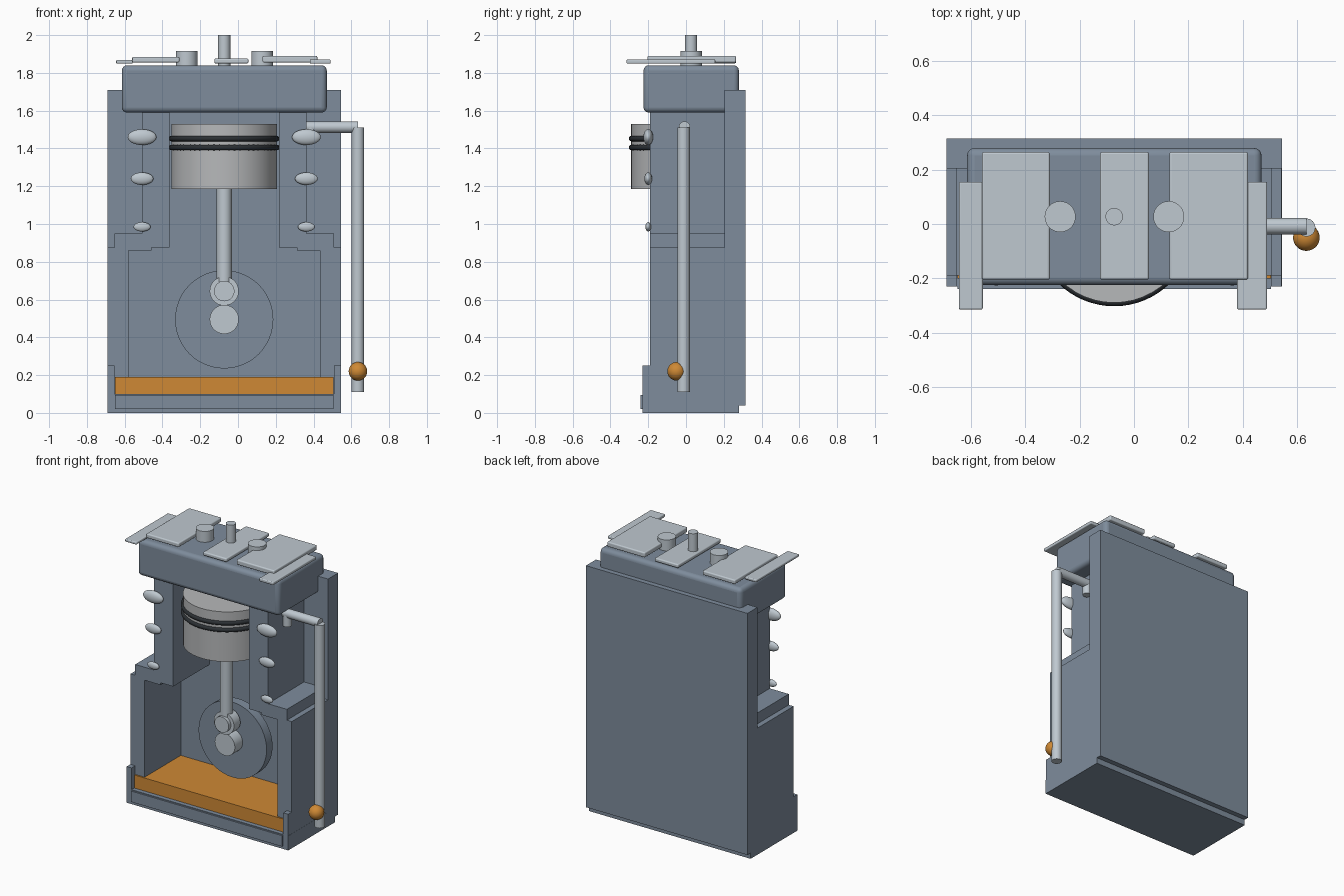
import bpy
import math
from mathutils import Vector

cube = bpy.data.objects.get("Cube")
if cube:
    bpy.data.objects.remove(cube, do_unlink=True)

MID = -0.073  # centre line of the engine


def material(name, r, g, b):
    m = bpy.data.materials.new(name)
    m.use_nodes = True
    m.diffuse_color = (r, g, b, 1)
    bsdf = next(n for n in m.node_tree.nodes if n.type == 'BSDF_PRINCIPLED')
    bsdf.inputs["Base Color"].default_value = (r, g, b, 1)
    return m


casing = material("blue grey casing", 0.21, 0.265, 0.335)
steel = material("light steel", 0.52, 0.58, 0.63)
alloy = material("piston grey", 0.47, 0.48, 0.49)
rubber = material("black ring", 0.025, 0.03, 0.035)
oil = material("amber oil", 0.62, 0.25, 0.035)


def finish(name, mat, smooth=True):
    ob = bpy.context.object
    ob.name = name
    ob.data.materials.append(mat)
    if smooth:
        bpy.ops.object.shade_smooth_by_angle(angle=math.radians(35))
    return ob


def box(name, mat, x, y, z, bevel=0):
    lo, hi = Vector((x[0], y[0], z[0])), Vector((x[1], y[1], z[1]))
    bpy.ops.mesh.primitive_cube_add(size=1, location=(lo + hi) / 2)
    ob = bpy.context.object
    ob.scale = hi - lo
    bpy.ops.object.transform_apply(location=False, rotation=False, scale=True)
    finish(name, mat, bevel > 0)
    if bevel:
        mod = ob.modifiers.new("rounded edges", 'BEVEL')
        mod.width = bevel
        mod.segments = 4
    return ob


def rod(name, mat, start, end, radius):
    a, b = Vector(start), Vector(end)
    bpy.ops.mesh.primitive_cylinder_add(vertices=48, radius=radius, depth=(b - a).length,
                                        location=(a + b) / 2)
    bpy.context.object.rotation_euler = (b - a).to_track_quat('Z', 'Y').to_euler()
    return finish(name, mat)


def ball(name, mat, centre, radii):
    bpy.ops.mesh.primitive_uv_sphere_add(segments=32, ring_count=16, location=centre)
    bpy.context.object.scale = radii
    return finish(name, mat)


# Back plate, sump base and cylinder head
box("back_plate", casing, (-0.69, 0.545), (0.205, 0.315), (0.04, 1.71))
box("sump_base", casing, (-0.69, 0.545), (-0.23, 0.28), (0, 0.1))
box("sump_lip", casing, (-0.65, 0.505), (-0.24, -0.22), (0.02, 0.095))
box("sump_oil", oil, (-0.65, 0.505), (-0.2, 0.205), (0.09, 0.19))
box("cylinder_head", casing, (-0.615, 0.47), (-0.225, 0.28), (1.59, 1.84), 0.028)

# Sectioned side walls, mirrored about the centre line
depth = (-0.19, 0.206)
for side, s in (("right", -1), ("left", 1)):
    def span(a, b):
        return sorted((MID + s * a, MID + s * b))
    box(side + "_crankcase_wall", casing, span(0.508, 0.617), depth, (0.05, 0.875))
    box(side + "_shoulder", casing, span(0.29, 0.58), depth, (0.875, 0.95))
    box(side + "_shoulder_underside", casing, span(0.385, 0.51), depth, (0.86, 0.875))
    box(side + "_cylinder_wall", casing, span(0.29, 0.435), depth, (0.95, 1.6))
    box(side + "_sump_post", casing, span(0.58, 0.617), (-0.23, -0.19), (0.1, 0.25))
    for z, w in ((1.46, 0.076), (1.24, 0.06), (0.985, 0.045)):
        ball(side + "_wall_stud", steel, (MID + s * 0.435, -0.2, z), (w, w * 0.34, w * 0.55))

# Piston with its rings
rod("piston", alloy, (MID, -0.01, 1.185), (MID, -0.01, 1.53), 0.28)
for z in (1.405, 1.452):
    bpy.ops.mesh.primitive_torus_add(location=(MID, -0.01, z), major_radius=0.278,
                                     minor_radius=0.015, major_segments=64, minor_segments=12)
    finish("piston_ring", rubber)

# Crankshaft and connecting rod
rod("crank_disc", casing, (MID, 0.045, 0.495), (MID, 0.11, 0.495), 0.26)
rod("crankshaft", steel, (MID, -0.04, 0.495), (MID, 0.21, 0.495), 0.077)
rod("big_end", steel, (MID, -0.05, 0.645), (MID, 0.02, 0.645), 0.077)
rod("crank_pin", steel, (MID, -0.075, 0.645), (MID, 0.05, 0.645), 0.054)
rod("connecting_rod", steel, (MID, -0.02, 0.67), (MID, -0.02, 1.25), 0.04)

# Plates and plugs on top of the head
long_y = (-0.205, 0.265)
strip_y = (-0.315, 0.155)
box("right_top_plate", steel, (-0.56, -0.31), long_y, (1.855, 1.885), 0.008)
box("middle_top_plate", steel, (-0.125, 0.055), long_y, (1.85, 1.876), 0.008)
box("left_top_plate", steel, (0.13, 0.42), long_y, (1.855, 1.89), 0.008)
box("right_top_strip", steel, (-0.645, -0.557), strip_y, (1.849, 1.868), 0.006)
box("left_top_strip", steel, (0.38, 0.49), strip_y, (1.849, 1.871), 0.006)
for x, r, top in ((-0.272, 0.057, 1.915), (0.128, 0.057, 1.915), (MID, 0.032, 2.0)):
    rod("head_plug", steel, (x, 0.027, 1.82), (x, 0.027, top), r)

# Oil pipe with its drop
rod("pipe_stub", steel, (0.385, -0.01, 1.43), (0.385, -0.01, 1.51), 0.028)
rod("pipe_arm", steel, (0.36, -0.008, 1.513), (0.635, -0.008, 1.513), 0.03)
rod("pipe_riser", steel, (0.635, -0.013, 0.11), (0.635, -0.013, 1.51), 0.033)
ball("oil_drop", oil, (0.635, -0.05, 0.22), (0.049, 0.049, 0.049))
